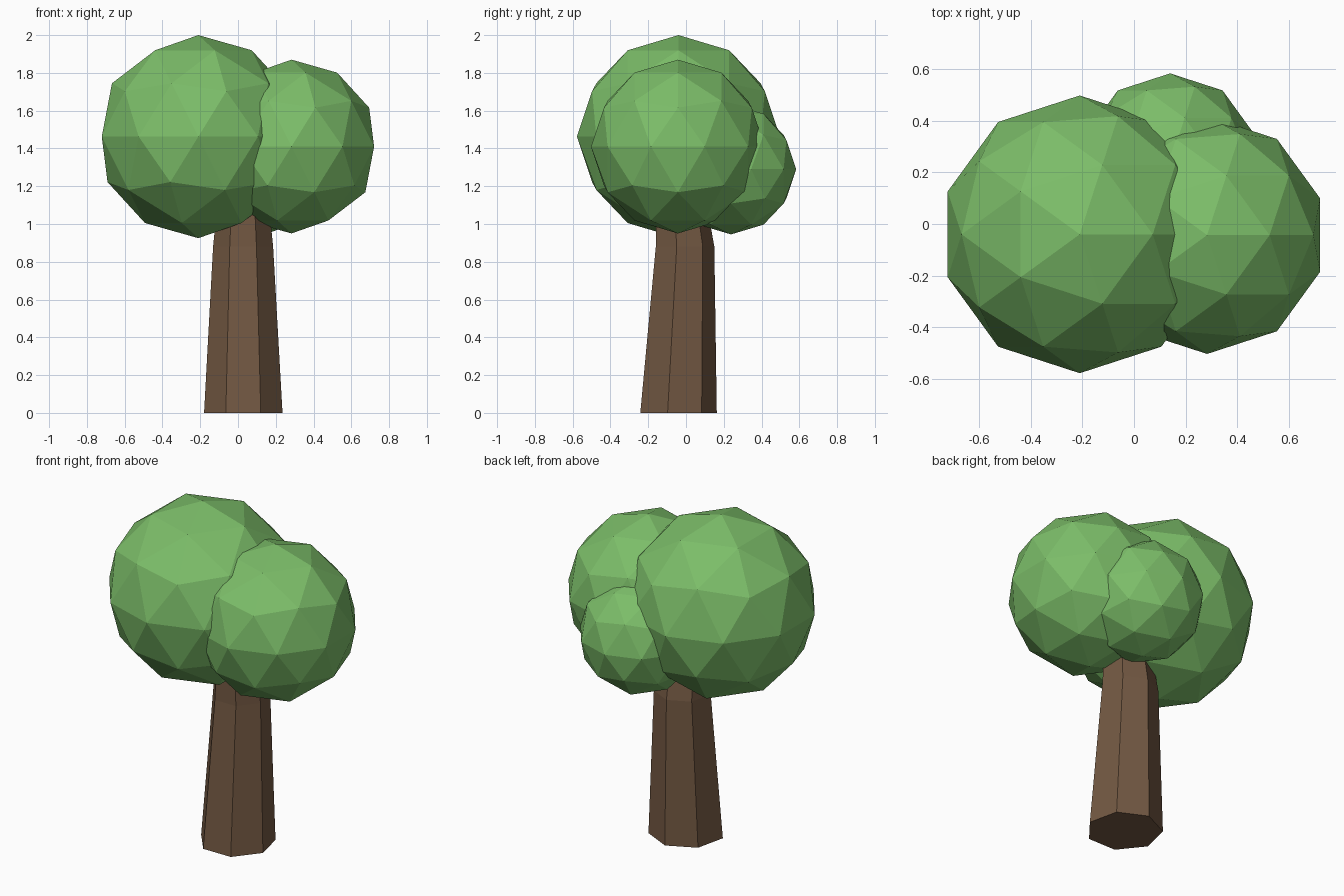
import bpy, bmesh, math

if "Cube" in bpy.data.objects:
    bpy.data.objects.remove(bpy.data.objects["Cube"])


def material(name, rgb):
    m = bpy.data.materials.new(name)
    m.diffuse_color = (*rgb, 1)
    m.use_nodes = True
    m.node_tree.nodes["Principled BSDF"].inputs["Base Color"].default_value = m.diffuse_color
    return m


green = material("leaf_green", (0.20, 0.51, 0.14))
brown = material("bark_brown", (0.17, 0.098, 0.055))

# Foliage: three faceted, overlapping balls
for name, radius, centre in (
    ("foliage_large", 0.5375, (-0.21, -0.04, 1.4625)),
    ("foliage_medium", 0.46, (0.283, -0.043, 1.41)),
    ("foliage_small", 0.345, (0.14, 0.238, 1.29)),
):
    bpy.ops.mesh.primitive_ico_sphere_add(subdivisions=2, radius=radius, location=centre)
    ball = bpy.context.object
    ball.name = name
    ball.data.materials.append(green)

# Trunk: seven-sided rings (x, y, z, radius), leaning and bending just below the leaves
SIDES = 7
bm = bmesh.new()
rings = []
for x, y, z, r in ((0.028, -0.05, 0, 0.213),
                   (0.027, -0.013, 0.88, 0.163),
                   (0.027, -0.045, 1.3, 0.12)):
    angles = [math.pi / 2 + 2 * math.pi * i / SIDES for i in range(SIDES)]
    rings.append([bm.verts.new((x + r * math.cos(a), y + r * math.sin(a), z)) for a in angles])
for low, high in zip(rings, rings[1:]):
    for i in range(SIDES):
        j = (i + 1) % SIDES
        bm.faces.new((low[i], low[j], high[j], high[i]))
bm.faces.new(rings[0][::-1])
bm.faces.new(rings[-1])
mesh = bpy.data.meshes.new("trunk")
bm.to_mesh(mesh)
bm.free()
mesh.materials.append(brown)
bpy.context.collection.objects.link(bpy.data.objects.new("trunk", mesh))
